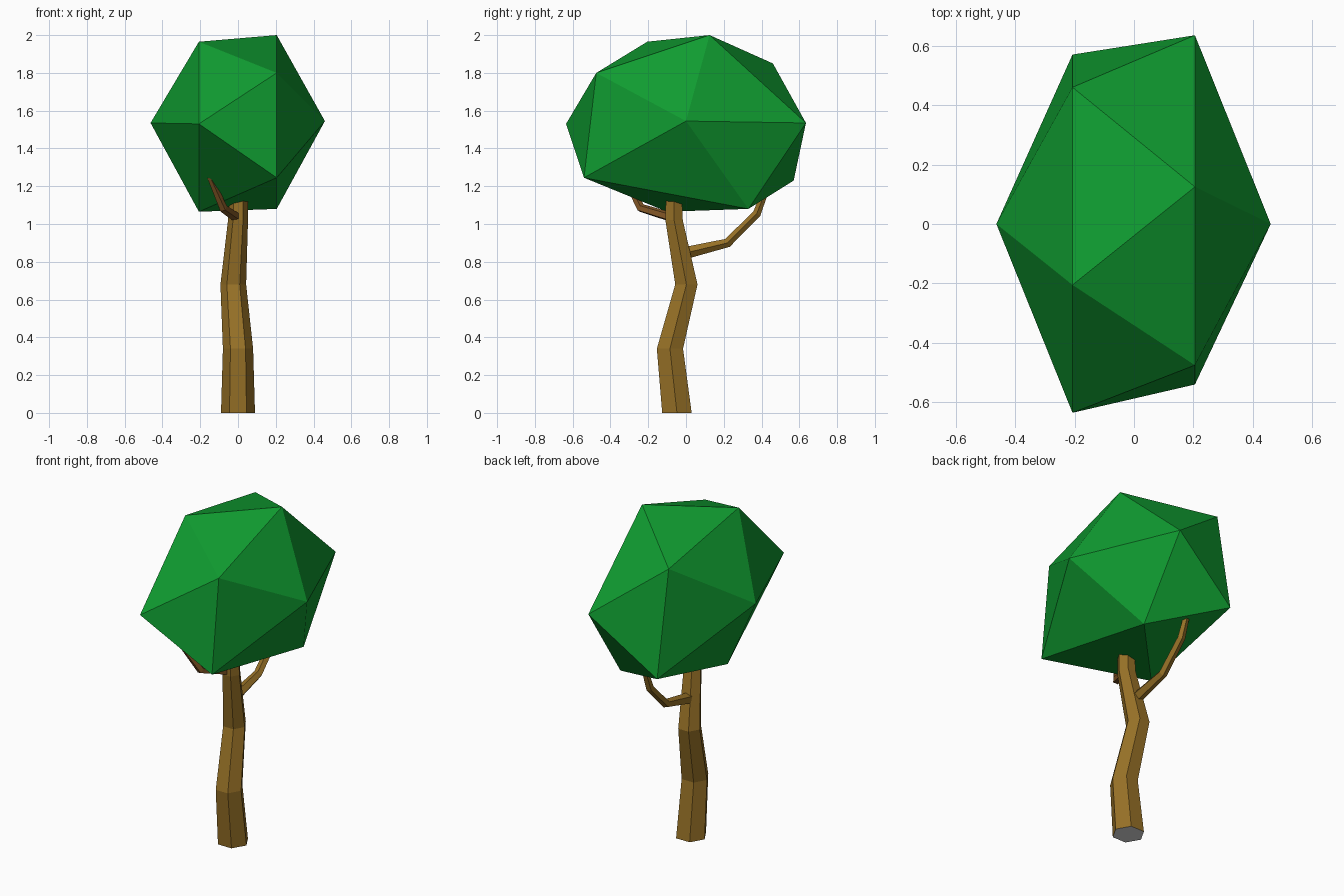
import bpy, bmesh, math
from mathutils import Vector

if "Cube" in bpy.data.objects:
    bpy.data.objects.remove(bpy.data.objects["Cube"])


def material(name, color):
    m = bpy.data.materials.new(name)
    m.diffuse_color = (*color, 1)
    m.use_nodes = True
    m.node_tree.nodes["Principled BSDF"].inputs["Base Color"].default_value = m.diffuse_color
    return m


green = material("leaf green", (0.005, 0.33, 0.03))
brown = material("bark brown", (0.31, 0.165, 0.02))
red_brown = material("reddish bark", (0.24, 0.10, 0.02))
grey = material("cut wood grey", (0.7, 0.7, 0.7))


def finish(name, bm, *mats):
    bmesh.ops.recalc_face_normals(bm, faces=bm.faces)
    me = bpy.data.meshes.new(name)
    bm.to_mesh(me)
    bm.free()
    for m in mats:
        me.materials.append(m)
    ob = bpy.data.objects.new(name, me)
    bpy.context.collection.objects.link(ob)
    return ob


def limb(name, path, sides, mats, level=False):
    """Tapered tube through (x, y, z, radius) points; level keeps rings horizontal."""
    bm = bmesh.new()
    pts = [Vector(p[:3]) for p in path]
    rings = []
    for i, p in enumerate(pts):
        if level:
            u, v = Vector((1, 0, 0)), Vector((0, 1, 0))
        else:
            t = (pts[min(i + 1, len(pts) - 1)] - pts[max(i - 1, 0)]).normalized()
            u = t.cross(Vector((0, 0, 1))).normalized()
            v = u.cross(t)
        r = path[i][3]
        angles = [2 * math.pi * k / sides for k in range(sides)]
        rings.append([bm.verts.new(p + r * (u * math.cos(a) + v * math.sin(a)))
                      for a in angles])
    for a, b in zip(rings, rings[1:]):
        for k in range(sides):
            n = (k + 1) % sides
            bm.faces.new((a[k], a[n], b[n], b[k]))
    bottom = bm.faces.new(rings[0][::-1])
    bm.faces.new(rings[-1])
    if len(mats) > 1:
        bottom.material_index = 1
    return finish(name, bm, *mats)


# Crooked hexagonal trunk with a grey underside
limb("trunk", [(0, -0.048, 0, 0.09), (0, -0.085, 0.34, 0.08),
               (-0.025, 0.002, 0.68, 0.068), (0, -0.063, 1.02, 0.053),
               (0.005, -0.065, 1.25, 0.045)], 6, (brown, grey), level=True)

# Two bent branches reaching into the crown
limb("back_branch", [(-0.02, -0.01, 0.845, 0.034), (-0.02, 0.22, 0.9, 0.025),
                     (-0.02, 0.375, 1.055, 0.023), (-0.02, 0.43, 1.2, 0.017)],
     5, (brown,))
limb("front_branch", [(0, -0.06, 1.03, 0.027), (-0.08, -0.24, 1.085, 0.024),
                      (-0.15, -0.325, 1.25, 0.016)], 5, (red_brown,))

# Crown: stretched icosahedron lying along x, two skewed five-point rings and two poles
bm = bmesh.new()
right_ring = [(0.125, 2.0), (-0.475, 1.8), (-0.54, 1.245), (0.33, 1.08), (0.635, 1.535)]
left_ring = [(-0.205, 1.965), (0.46, 1.85), (0.57, 1.23), (-0.1, 1.065), (-0.635, 1.53)]
for x, ring in ((0.205, right_ring), (-0.207, left_ring)):
    for y, z in ring:
        bm.verts.new((x, y, z))
bm.verts.new((0.46, 0, 1.545))
bm.verts.new((-0.463, 0, 1.535))
bmesh.ops.convex_hull(bm, input=bm.verts)
finish("crown", bm, green)
